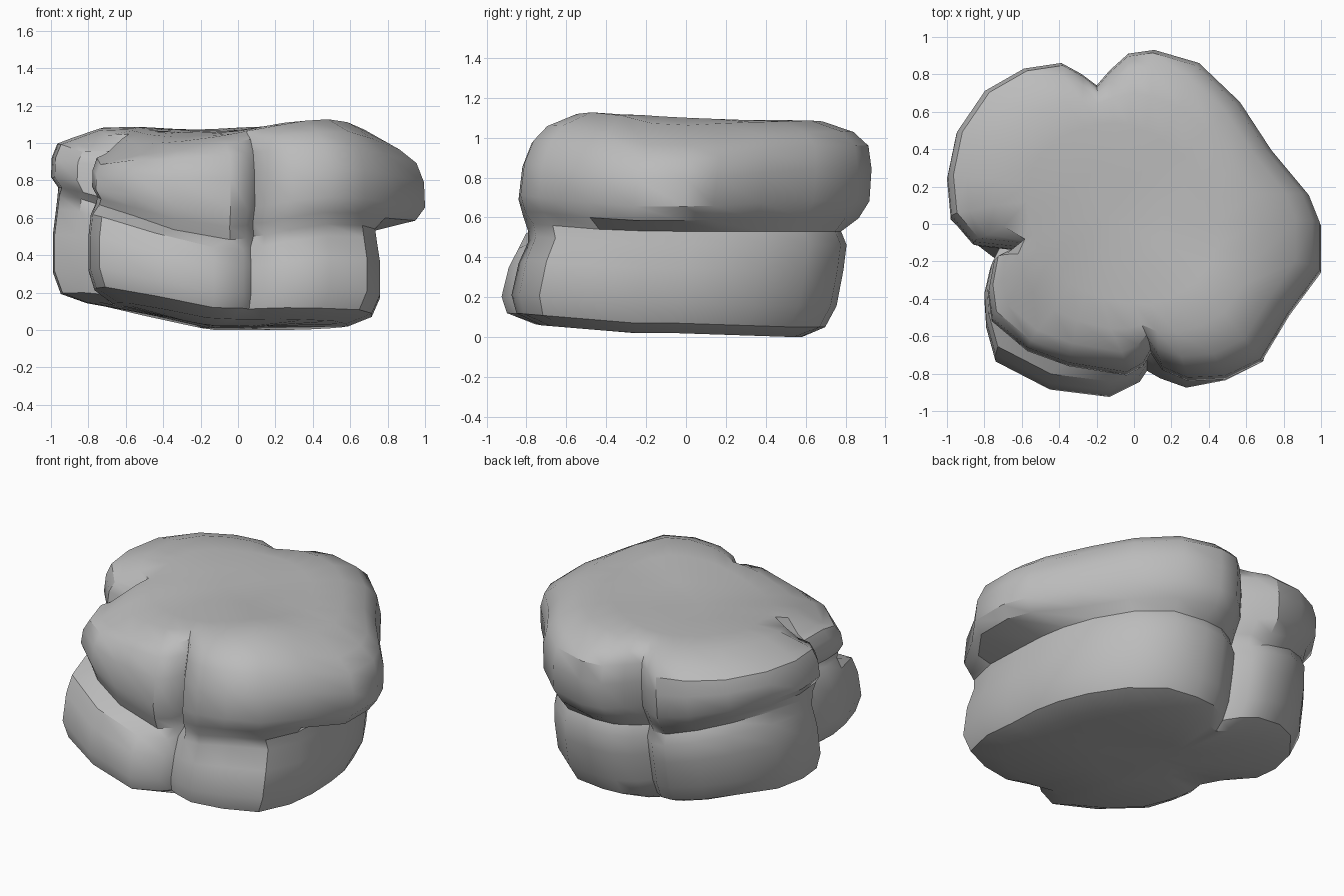
import bpy
import bmesh
import math
from mathutils import Vector

default_cube = bpy.data.objects.get("Cube")
if default_cube:
    bpy.data.objects.remove(default_cube, do_unlink=True)

# Plan outlines of the two tiers in hundredths, matched point for point
upper_outline = [
    (100, 0), (100, -25), (83, -48), (68, -73), (49, -82), (29, -83), (15, -77), (9, -68),
    (5, -75), (-4, -80), (-35, -75), (-57, -67), (-76, -51), (-78, -36), (-75, -20), (-60, -13),
    (-86, -10), (-98, 4), (-100, 25), (-95, 49), (-80, 71), (-59, 83), (-39, 86), (-28, 80),
    (-20, 74), (-13, 82), (-3, 91), (11, 93), (35, 86), (57, 65), (74, 39), (94, 15)]
lower_outline = [
    (75, 0), (76, -22), (76, -46), (69, -70), (49, -80), (28, -84), (14, -79), (7, -75),
    (3, -81), (-13, -89), (-45, -85), (-74, -70), (-79, -52), (-80, -37), (-77, -24), (-73, -16),
    (-86, -6), (-98, 6), (-99, 22), (-94, 42), (-78, 62), (-60, 73), (-40, 77), (-28, 73),
    (-20, 66), (-13, 72), (-2, 78), (12, 79), (33, 76), (52, 60), (65, 38), (72, 18)]
upper = [Vector(point) / 100 for point in upper_outline]
lower = [Vector(point) / 100 for point in lower_outline]
count = len(upper)
middle = Vector((-0.14, 0.05))


def clamp(value):
    return max(0.0, min(1.0, value))


def bump(point, x, y, radius):
    """Soft round hill used to shape the heights."""
    return math.exp(-((point - Vector((x, y))).length / radius) ** 2)


def seam_height(point):
    """Crease between the tiers, rising towards the right side."""
    rise = 0.19 * clamp((-point.x - 0.3) / 0.6)
    return 0.53 + rise + 0.04 * bump(point, 0.5, -0.7, 0.3) - 0.05 * bump(point, 0, -0.8, 0.25)


def top_height(point):
    """Gently uneven top surface."""
    hills = 0.07 * bump(point, 0.45, -0.5, 0.35) + 0.03 * bump(point, -0.65, 0.4, 0.35)
    hills += 0.03 * bump(point, 0.45, 0.05, 0.35) + 0.03 * bump(point, 0.2, 0.6, 0.35)
    slopes = 0.05 * bump(point, -0.4, -0.6, 0.35) + 0.1 * bump(point, -0.75, -0.5, 0.22)
    slopes += 0.1 * bump(point, -0.75, -0.15, 0.1)
    return 1.06 + hills - slopes - 0.22 * max(0, point.x - 0.6)


def base_height(point):
    """Underside, lifting towards the right side and the front."""
    tilt = 0.02 * clamp(1 - point.y / 0.6) + 0.05 * clamp((-point.y - 0.2) / 0.6)
    return tilt + 0.13 * clamp((-point.x - 0.15) / 0.6)


def ring_points(outline, scale, soften):
    """Scale an outline about the middle, fading out its notches."""
    points = []
    for i, point in enumerate(outline):
        near = [outline[(i + step) % count] for step in range(-3, 4)]
        average = sum(near, Vector((0, 0))) / len(near)
        points.append(middle + (point.lerp(average, soften) - middle) * scale)
    return points


# Stack of cross-sections, from the underside to the top
rings = []


def add_ring(points, heights, shift=0.0):
    rings.append([(p.x, p.y + shift, z) for p, z in zip(points, heights)])


def add_blend(outline, scale, low, high, blend, shift):
    """Cross-section part of the way between two height surfaces."""
    points = ring_points(outline, scale, 0)
    add_ring(points, [low(p) + (high(p) - low(p)) * blend for p in points], shift)


def chamfer_height(point):
    return base_height(point) + 0.05


# Underside and lower tier, leaning slightly towards the back
for scale, soften in [(0.35, 1), (0.83, 0.3)]:
    points = ring_points(lower, scale, soften)
    add_ring(points, [base_height(p) for p in points], -0.06)
for scale, blend, shift in [(0.95, 0, -0.055), (1, 0.22, -0.035), (1, 0.6, 0), (0.98, 0.86, 0.03)]:
    add_blend(lower, scale, chamfer_height, seam_height, blend, shift)

# Pinched crease follows whichever tier lies further in
inner = [min(a, b, key=lambda p: (p - middle).length) for a, b in zip(upper, lower)]
points = ring_points(inner, 0.97, 0)
add_ring(points, [seam_height(p) for p in points], 0.01)

# Upper tier, undercut below and sloping in to a broad rounded rim
for scale, blend, shift in [(0.955, 0.12, -0.025), (1, 0.28, -0.01), (0.995, 0.58, 0.005), (0.96, 0.79, 0.02)]:
    add_blend(upper, scale, seam_height, top_height, blend, shift)
for scale, soften, drop in [(0.895, 0.1, 0.05), (0.78, 0.5, 0.005), (0.6, 0.9, 0), (0.3, 1, 0)]:
    points = ring_points(upper, scale, soften)
    add_ring(points, [top_height(p) - drop for p in points], 0.02 * scale)

# Join the cross-sections into one closed boulder
bm = bmesh.new()
layers = [[bm.verts.new(co) for co in ring] for ring in rings]
for below, above in zip(layers, layers[1:]):
    for i in range(count):
        j = (i + 1) % count
        bm.faces.new((below[i], below[j], above[j], above[i]))
for layer, height in [(layers[0], 0.02), (layers[-1], 1.06)]:
    tip = bm.verts.new((middle.x, middle.y, height))
    for i in range(count):
        bm.faces.new((layer[i], layer[(i + 1) % count], tip))
bmesh.ops.recalc_face_normals(bm, faces=bm.faces[:])
mesh = bpy.data.meshes.new("boulder")
bm.to_mesh(mesh)
bm.free()
boulder = bpy.data.objects.new("boulder", mesh)
bpy.context.collection.objects.link(boulder)

# Plain grey stone
stone = bpy.data.materials.new("grey_stone")
stone.use_nodes = True
colour = (0.5, 0.5, 0.5, 1)
stone.diffuse_color = colour
stone.node_tree.nodes["Principled BSDF"].inputs["Base Color"].default_value = colour
mesh.materials.append(stone)

# Smooth stone with crisp creases
bpy.ops.object.select_all(action="DESELECT")
boulder.select_set(True)
bpy.context.view_layer.objects.active = boulder
bpy.ops.object.shade_smooth_by_angle(angle=math.radians(36))
